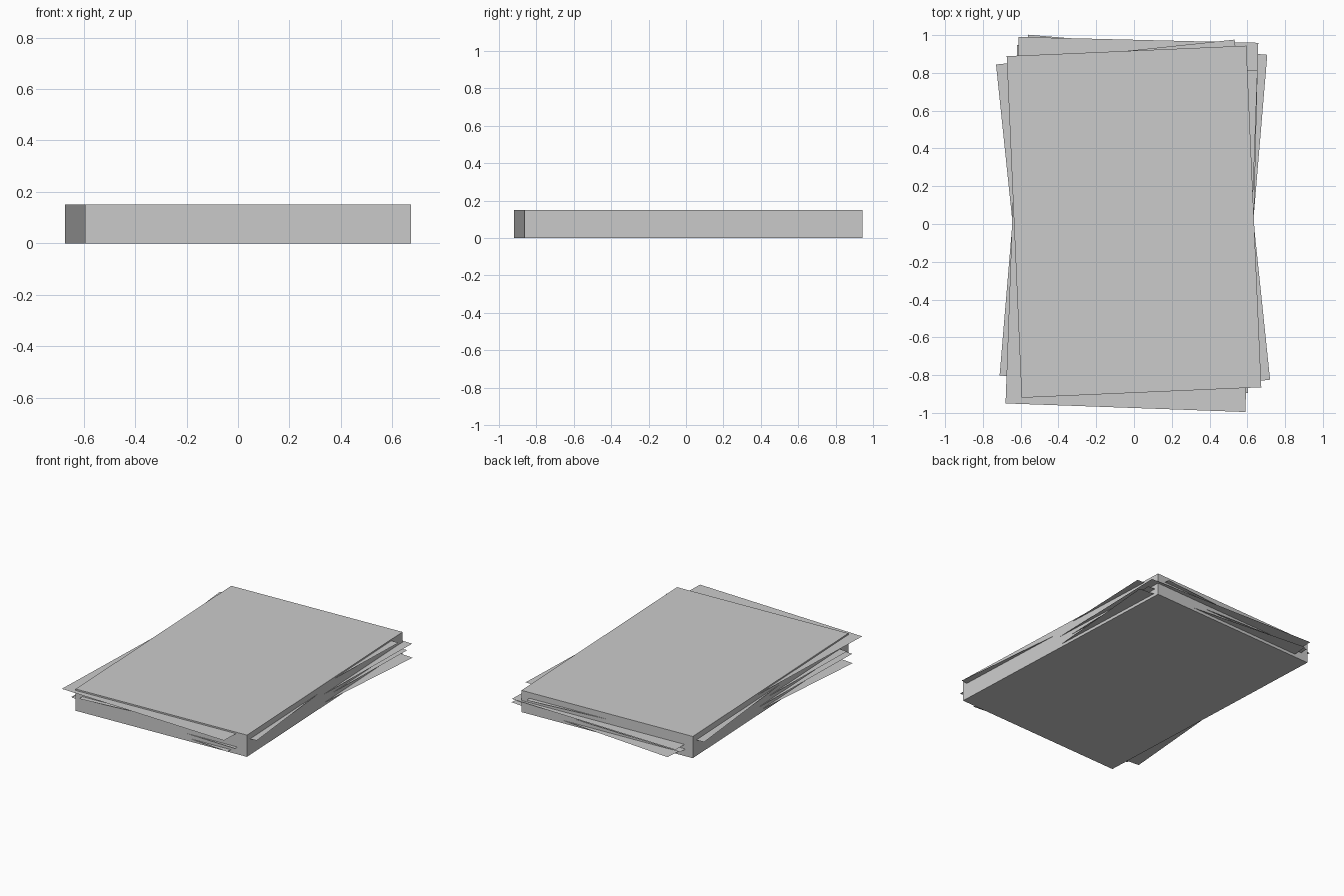
import bpy
from math import radians

cube = bpy.data.objects.get("Cube")
if cube:
    bpy.data.objects.remove(cube)

WIDTH, LENGTH, HEIGHT = 1.27, 1.81, 0.15

grey = bpy.data.materials.new("paper_grey")
grey.use_nodes = True
colour = (0.6, 0.6, 0.6, 1)
grey.diffuse_color = colour
grey.node_tree.nodes["Principled BSDF"].inputs["Base Color"].default_value = colour


def finish(name, angle):
    """Name, turn, scale and colour the newly added part."""
    part = bpy.context.object
    part.name = name
    part.rotation_euler.z = radians(angle)
    part.scale = (WIDTH, LENGTH, HEIGHT)
    part.data.materials.append(grey)


# Solid paper stack
bpy.ops.mesh.primitive_cube_add(size=1, location=(0, 0.012, HEIGHT / 2))
finish("paper_stack", 2.5)

# Loose sheets poking out of the stack, bottom to top: x, y, turn
sheets = [
    (-0.003, 0.047, -4.8),
    (-0.008, 0.027, -1.5),
    (0.001, 0.07, -1.4),
    (-0.005, 0.01, 5.95),
    (-0.013, -0.068, -2.05),
]
for i, (x, y, angle) in enumerate(sheets):
    bpy.ops.mesh.primitive_plane_add(size=1, location=(x, y, 0.02 + 0.03 * i))
    finish(f"loose_sheet_{i + 1}", angle)
